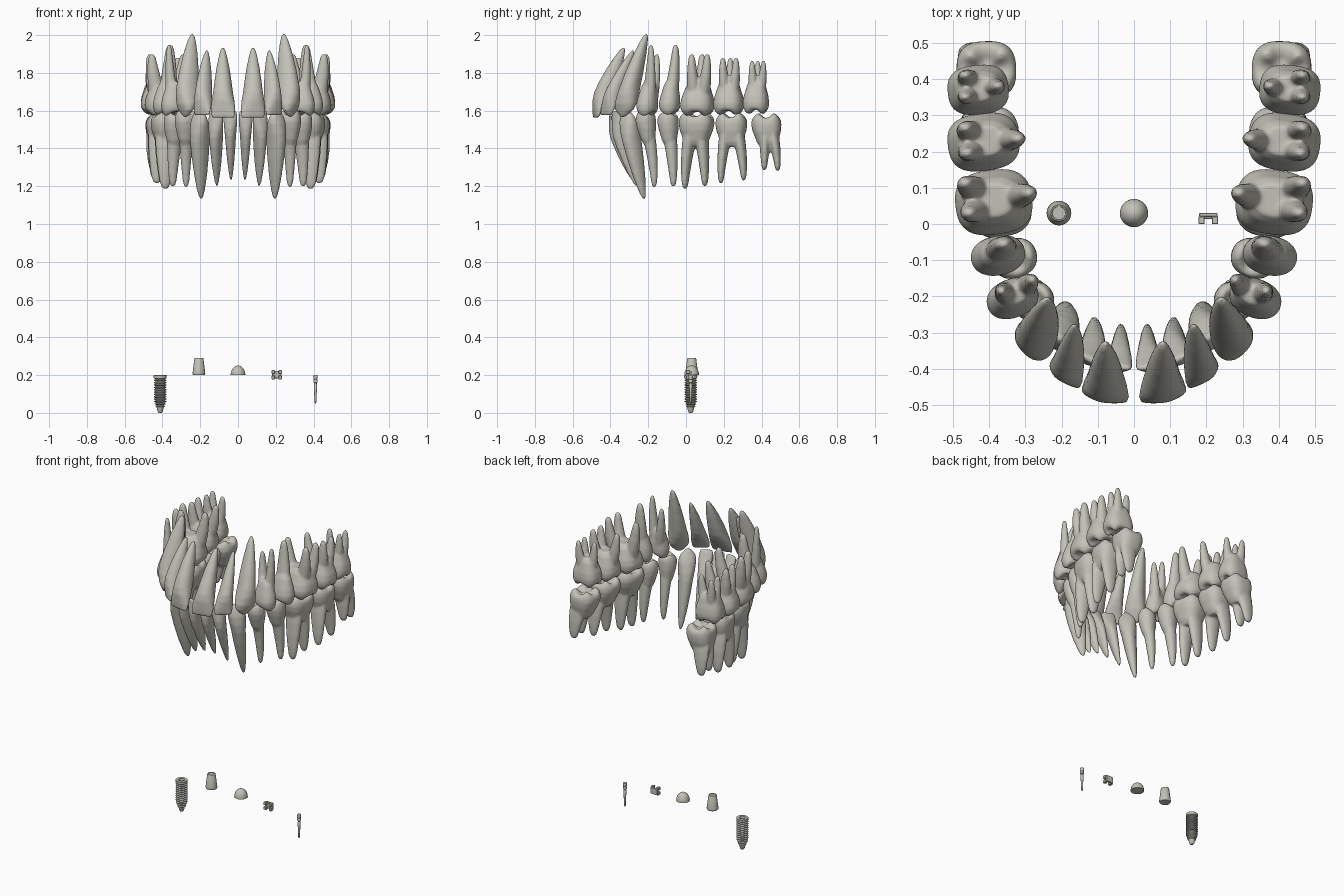
import bpy, bmesh
from math import cos, sin, tau, pi, copysign, radians
from mathutils import Vector

cube = bpy.data.objects.get("Cube")
if cube:
    bpy.data.objects.remove(cube, do_unlink=True)

ivory = bpy.data.materials.new("warm_grey_ivory")
ivory.use_nodes = True
colour = (0.55, 0.54, 0.48, 1)
ivory.diffuse_color = colour
ivory.node_tree.nodes["Principled BSDF"].inputs["Base Color"].default_value = colour

X, Y = Vector((1, 0, 0)), Vector((0, 1, 0))


def ring(c, a, b, u=X, v=Y, power=2, sink=0, cusps=0, n=32):
    """Rounded cross-section; sink lowers it between the cusps."""
    pts = []
    for k in range(n):
        t = tau * k / n
        x = copysign(abs(cos(t)) ** (2 / power), cos(t)) * a
        y = copysign(abs(sin(t)) ** (2 / power), sin(t)) * b
        p = c + u * x + v * y
        p.z += sink * (1 + cos(cusps * t)) / 2
        pts.append(p)
    return pts


def loft(bm, rings):
    """Closed skin through a list of rings."""
    rows = [[bm.verts.new(p) for p in r] for r in rings]
    n = len(rows[0])
    for lo, hi in zip(rows, rows[1:]):
        for k in range(n):
            j = (k + 1) % n
            bm.faces.new((lo[k], lo[j], hi[j], hi[k]))
    bm.faces.new(rows[0][::-1])
    bm.faces.new(rows[-1])


def finish(bm, name):
    bmesh.ops.recalc_face_normals(bm, faces=bm.faces[:])
    mesh = bpy.data.meshes.new(name)
    bm.to_mesh(mesh)
    bm.free()
    mesh.materials.append(ivory)
    ob = bpy.data.objects.new(name, mesh)
    bpy.context.collection.objects.link(ob)
    return ob


# Profiles run from biting edge to root tip: position, width, depth
INCISOR = [(0, .9, .14), (.03, .97, .25), (.12, 1, .5), (.25, .9, .85), (.36, .78, 1),
           (.5, .68, .95), (.7, .52, .75), (.86, .34, .5), (.96, .2, .28), (1, .08, .1)]
CANINE = [(0, .12, .1), (.03, .45, .25), (.09, .88, .5), (.16, 1, .75), (.27, .92, .95),
          (.37, .8, 1), (.55, .68, .88), (.75, .5, .66), (.9, .32, .42), (.97, .2, .25), (1, .08, .1)]
# Chewing crown: depth from the cusps, scale, cusp relief
CROWN = [(.26, .05, 0), (.2, .3, .1), (.03, .56, .2), (.01, .7, .2), (.1, .86, .12), (.28, .97, .04),
         (.5, 1, 0), (.78, .93, 0), (1, .82, 0), (1.25, .7, 0), (1.45, .5, 0)]
ROOT = [(0, 1), (.25, .92), (.5, .78), (.75, .6), (.9, .46), (.97, .32), (1, .14)]
# Root thickness relative to crown width and depth
ROOT_SIZE = {"single": (.68, .66), "split": (.62, .42), "pair": (.4, .7), "triple": (.42, .42)}


def front_tooth(bm, c, u, v, md, bl, tip, profile):
    rings = []
    for t, a, b in profile:
        p = c.lerp(tip, t)
        p.xy = c.xy.lerp(tip.xy, t ** 1.15)
        rings.append(ring(p, md * a, bl * b, u, v, 2.2))
    loft(bm, rings)


def back_tooth(bm, c, u, v, md, bl, tips, kind, up):
    height = .125 * up
    cusps = 4 if kind in ("pair", "triple") else 2
    power = 2.7 if cusps == 4 else 2.2
    mid = sum(tips, Vector()) / len(tips)
    rings = []
    for h, s, relief in CROWN:
        p = c + Vector((0, 0, h * height))
        p.xy = c.xy.lerp(mid.xy, max(0, h - .5) * .35)
        rings.append(ring(p, md * s, bl * s, u, v, power, relief * height, cusps))
    loft(bm, rings)
    a, b = ROOT_SIZE[kind]
    spread = .2 if kind == "single" else .5
    for tip in tips:
        start = c + Vector((0, 0, height * .75))
        start.xy = c.xy.lerp(tip.xy, spread)
        rings = []
        for t, s in ROOT:
            p = start.lerp(tip, t)
            p.xy = start.xy.lerp(tip.xy, sin(t * pi / 2))
            rings.append(ring(p, md * a * s, bl * b * s, u, v))
        loft(bm, rings)


def jaw(prefix, up, teeth):
    spots = [Vector(t[2]) for t in teeth]
    for i, (name, kind, c, md, bl, tips) in enumerate(teeth):
        # Each tooth faces outward from the arch
        before = spots[i - 1] if i else Vector((-c[0], c[1], c[2]))
        after = spots[min(i + 1, len(teeth) - 1)]
        u = after - before
        u.z = 0
        u.normalize()
        v = Vector((u.y, -u.x, 0))
        tips = [Vector(t) for t in tips]
        bm = bmesh.new()
        if kind in ("incisor", "canine"):
            profile = INCISOR if kind == "incisor" else CANINE
            front_tooth(bm, Vector(c), u, v, md, bl, tips[0], profile)
        else:
            back_tooth(bm, Vector(c), u, v, md, bl, tips, kind, up)
        ob = finish(bm, prefix + "_" + name)
        # Fuse crown and roots, soften, and repeat on the other side
        fuse = ob.modifiers.new("fuse", 'REMESH')
        fuse.mode = 'VOXEL'
        fuse.voxel_size = .0068
        fuse.use_smooth_shade = True
        soft = ob.modifiers.new("soften", 'SMOOTH')
        soft.factor = .5
        soft.iterations = 4
        mirror = ob.modifiers.new("other_side", 'MIRROR')
        mirror.use_mirror_merge = False


jaw("upper", 1, [
    ("central_incisors", "incisor", (.079, -.478, 1.563), .067, .054, [(.08, -.33, 1.935)]),
    ("lateral_incisors", "incisor", (.19, -.425, 1.575), .053, .05, [(.165, -.28, 1.92)]),
    ("canines", "canine", (.278, -.335, 1.565), .061, .062, [(.242, -.21, 2.006)]),
    ("first_premolars", "split", (.335, -.205, 1.57), .054, .074,
     [(.365, -.185, 1.95), (.28, -.155, 1.9)]),
    ("second_premolars", "single", (.375, -.087, 1.575), .055, .076, [(.36, -.055, 1.95)]),
    ("first_molars", "triple", (.387, .06, 1.57), .09, .107,
     [(.455, .03, 1.9), (.465, .112, 1.9), (.29, .085, 1.9)]),
    ("second_molars", "triple", (.415, .226, 1.575), .08, .1,
     [(.46, .195, 1.88), (.465, .265, 1.88), (.32, .235, 1.88)]),
    ("third_molars", "triple", (.43, .37, 1.58), .069, .085,
     [(.465, .35, 1.865), (.465, .41, 1.865), (.375, .38, 1.865)]),
])
jaw("lower", -1, [
    ("central_incisors", "incisor", (.041, -.395, 1.6), .037, .045, [(.037, -.28, 1.23)]),
    ("lateral_incisors", "incisor", (.118, -.375, 1.6), .042, .047, [(.112, -.262, 1.2)]),
    ("canines", "canine", (.205, -.315, 1.61), .052, .057, [(.195, -.222, 1.132)]),
    ("first_premolars", "single", (.277, -.213, 1.605), .051, .058, [(.275, -.168, 1.195)]),
    ("second_premolars", "single", (.33, -.095, 1.6), .055, .064, [(.345, -.067, 1.197)]),
    ("first_molars", "pair", (.372, .056, 1.595), .093, .088,
     [(.385, -.005, 1.185), (.39, .1, 1.2)]),
    ("second_molars", "pair", (.4, .24, 1.59), .084, .085,
     [(.43, .185, 1.215), (.435, .305, 1.23)]),
    ("third_molars", "pair", (.407, .425, 1.588), .08, .083,
     [(.445, .415, 1.285), (.445, .485, 1.28)]),
])


def smooth(ob, angle=40):
    bpy.ops.object.select_all(action='DESELECT')
    ob.select_set(True)
    bpy.context.view_layer.objects.active = ob
    bpy.ops.object.shade_smooth_by_angle(angle=radians(angle))


def turned(name, x, y, profile):
    bm = bmesh.new()
    loft(bm, [ring(Vector((x, y, z)), r, r) for r, z in profile])
    smooth(finish(bm, name))


# Threaded implant screw with a socket in its collar
threads = []
for k in range(12):
    z = .03 + k * .0125
    r = min(.034, .016 + z * .3)
    threads += [(r * .76, z), (r, z + .004), (r, z + .007), (r * .76, z + .0105)]
turned("implant_screw", -.412, .025,
       [(.008, 0), (.014, .008), (.018, .026)] + threads +
       [(.027, .18), (.034, .183), (.035, .198), (.033, .2), (.017, .2), (.015, .175)])

# Tapered abutment with a rimmed top
turned("abutment", -.207, .03,
       [(.031, .2), (.034, .206), (.033, .215), (.024, .288), (.022, .291), (.019, .291), (.018, .288)])

# Healing dome
turned("dome_cap", 0, .03,
       [(.039 * cos(a * pi / 20), .2 + .051 * sin(a * pi / 20)) for a in range(10)] + [(.001, .251)])

# Slim stepped post
turned("tapered_post", .41, .025,
       [(.003, .05), (.005, .056), (.007, .11), (.009, .15), (.007, .153), (.007, .158),
        (.011, .162), (.011, .173), (.009, .176), (.011, .179), (.012, .197), (.01, .2)])


def block(bm, centre, size):
    made = bmesh.ops.create_cube(bm, size=1)["verts"]
    bmesh.ops.scale(bm, vec=size, verts=made)
    bmesh.ops.translate(bm, vec=centre, verts=made)


# Bracket: pad, core and four tie wings around a cross slot
bm = bmesh.new()
block(bm, (.205, .025, .202), (.05, .01, .04))
block(bm, (.205, .018, .202), (.03, .008, .03))
for sx in (-1, 1):
    for sz in (-1, 1):
        block(bm, (.205 + sx * .0185, .0105, .202 + sz * .0145), (.017, .021, .019))
bracket = finish(bm, "bracket")
bevel = bracket.modifiers.new("soft_edges", 'BEVEL')
bevel.width = .0015
